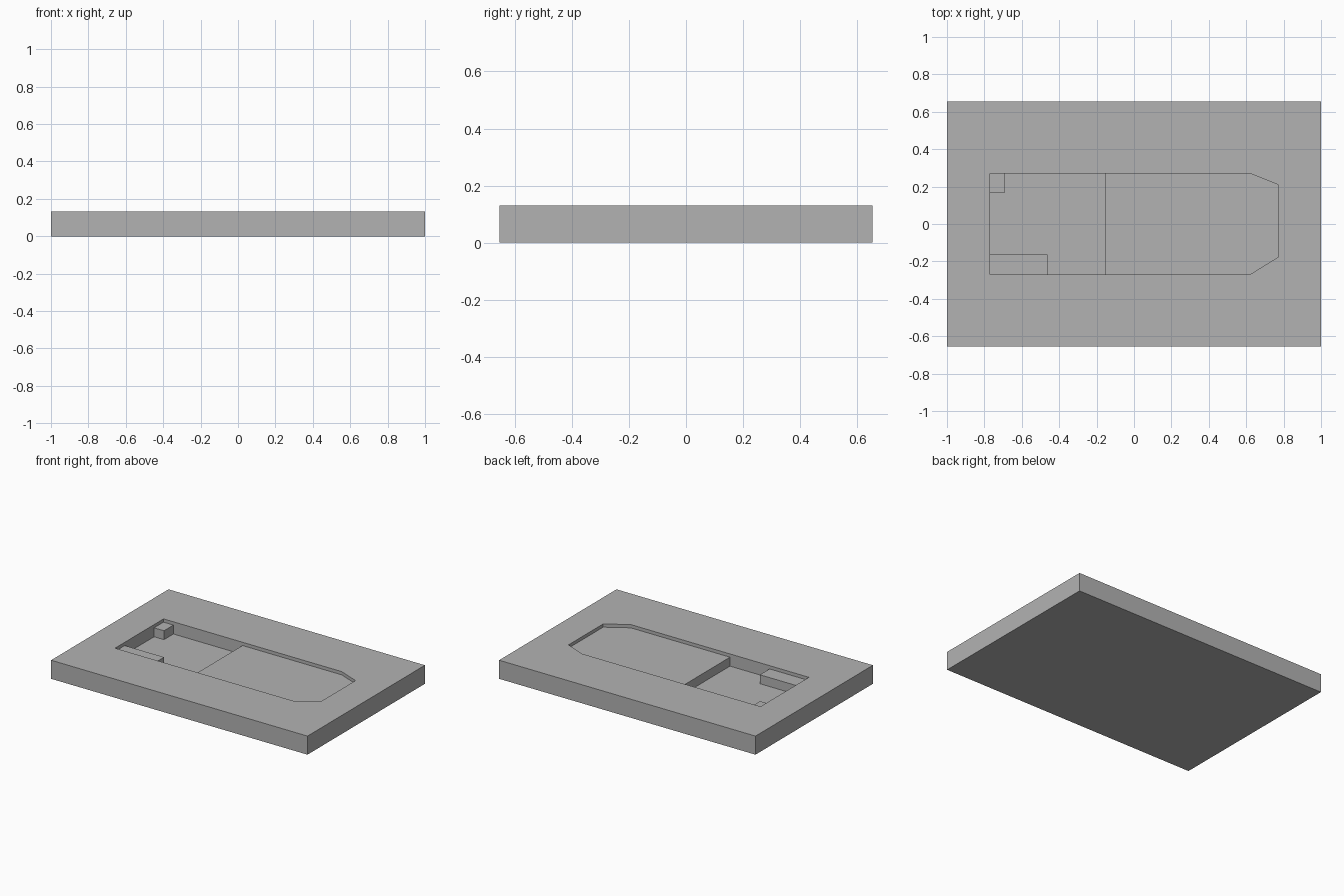
import bpy
import bmesh

if "Cube" in bpy.data.objects:
    bpy.data.objects.remove(bpy.data.objects["Cube"], do_unlink=True)

THICK = 0.131
LEDGE = THICK - 0.023   # level of the shallow floor and block tops
FLOOR = THICK - 0.086   # level of the deep floor

grey = bpy.data.materials.new("plain grey")
grey.use_nodes = True
colour = (0.45, 0.45, 0.45, 1)
grey.diffuse_color = colour
grey.node_tree.nodes["Principled BSDF"].inputs["Base Color"].default_value = colour


def prism(name, outline, bottom, top):
    """Extrude a flat outline between two heights."""
    bm = bmesh.new()
    face = bm.faces.new([bm.verts.new((x, y, bottom)) for x, y in outline])
    result = bmesh.ops.extrude_face_region(bm, geom=[face])
    for v in result["geom"]:
        if isinstance(v, bmesh.types.BMVert):
            v.co.z = top
    bmesh.ops.recalc_face_normals(bm, faces=bm.faces)
    mesh = bpy.data.meshes.new(name)
    bm.to_mesh(mesh)
    bm.free()
    mesh.materials.append(grey)
    obj = bpy.data.objects.new(name, mesh)
    bpy.context.collection.objects.link(obj)
    return obj


def carve(target, cutter):
    """Subtract the cutter and discard it."""
    cutter.hide_render = True
    mod = target.modifiers.new("carve", "BOOLEAN")
    mod.operation = "DIFFERENCE"
    mod.solver = "EXACT"
    mod.object = cutter
    bpy.context.view_layer.objects.active = target
    bpy.ops.object.modifier_apply(modifier=mod.name)
    bpy.data.objects.remove(cutter, do_unlink=True)


# Rectangular slab
slab = prism("tray_slab", [(-1, -0.654), (1, -0.654), (1, 0.654), (-1, 0.654)], 0, THICK)

# Shallow pocket with two clipped corners
pocket = [(-0.77, -0.27), (0.62, -0.27), (0.77, -0.177), (0.77, 0.21),
          (0.62, 0.27), (-0.77, 0.27)]
carve(slab, prism("pocket_cutter", pocket, LEDGE, THICK + 0.1))

# Deep well, leaving a block standing in each left-hand corner
well = [(-0.77, -0.162), (-0.463, -0.162), (-0.463, -0.27), (-0.154, -0.27),
        (-0.154, 0.27), (-0.693, 0.27), (-0.693, 0.165), (-0.77, 0.165)]
carve(slab, prism("well_cutter", well, FLOOR, THICK + 0.1))
